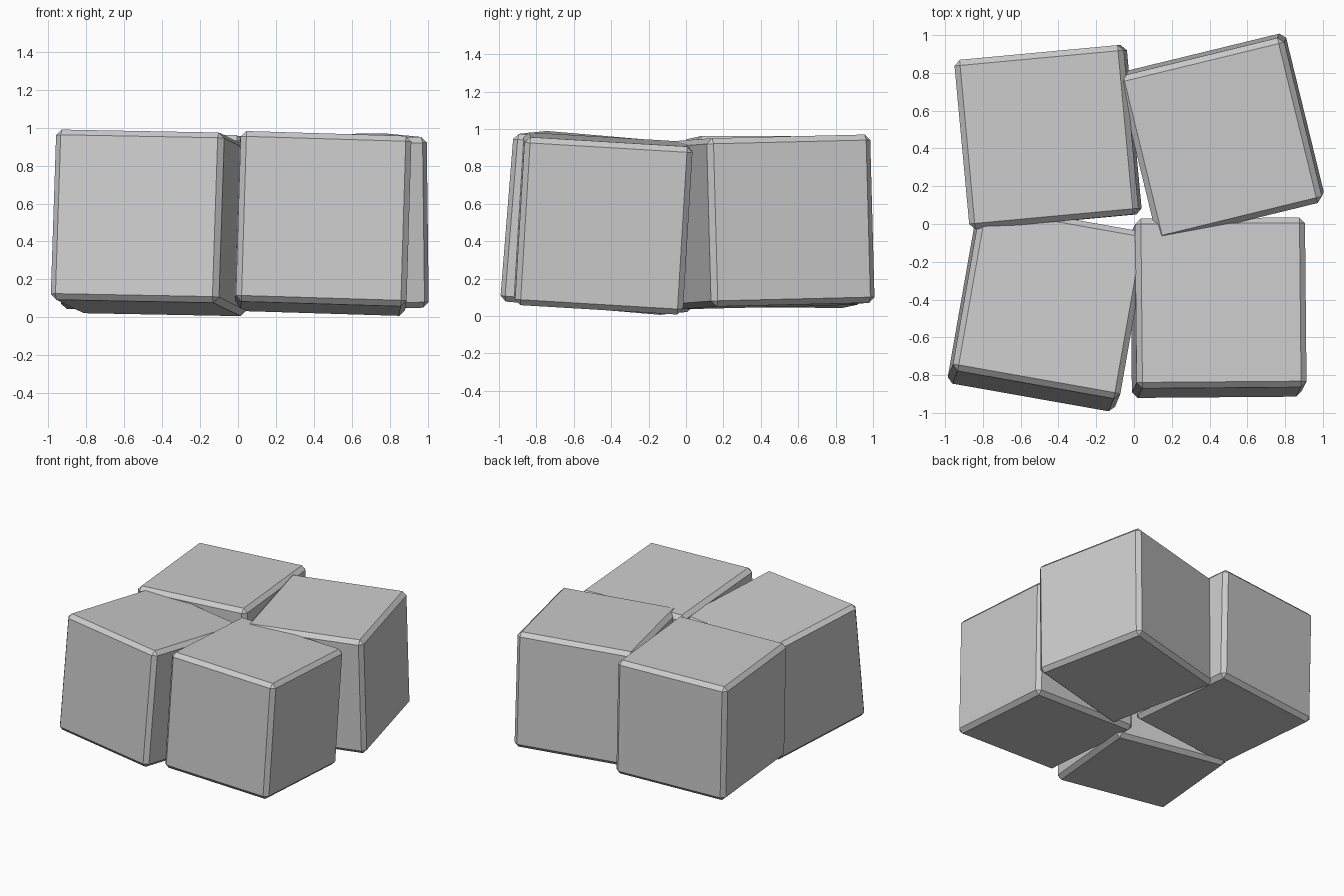
import bpy, bmesh, math
from mathutils import Matrix, Vector

if "Cube" in bpy.data.objects:
    bpy.data.objects.remove(bpy.data.objects["Cube"])

SIZE, BEVEL = 0.9, 0.03


def block(name, centre, yaw, lean):
    """Chamfered cube, turned by yaw (degrees) and leaning by (dx, dy) per unit height."""
    bm = bmesh.new()
    bmesh.ops.create_cube(bm, size=SIZE)
    bmesh.ops.bevel(bm, geom=bm.edges[:], offset=BEVEL, segments=1,
                    affect='EDGES', profile=0.5)
    mesh = bpy.data.meshes.new(name)
    bm.to_mesh(mesh)
    bm.free()
    obj = bpy.data.objects.new(name, mesh)
    bpy.context.collection.objects.link(obj)
    up = Vector((lean[0], lean[1], 1)).normalized()
    tilt = Vector((0, 0, 1)).rotation_difference(up).to_matrix().to_4x4()
    obj.matrix_world = (Matrix.Translation(centre) @ tilt
                        @ Matrix.Rotation(math.radians(yaw), 4, 'Z'))
    return obj


# Four loosely placed blocks
block("back_left_block", (-0.455, 0.46, 0.503), 5.3, (-0.02, 0.0))
block("back_right_block", (0.463, 0.46, 0.503), 13.7, (-0.012, -0.027))
block("front_right_block", (0.447, -0.443, 0.495), 0.5, (0.03, 0.06))
block("front_left_block", (-0.457, -0.443, 0.498), -10.0, (0.033, 0.08))
